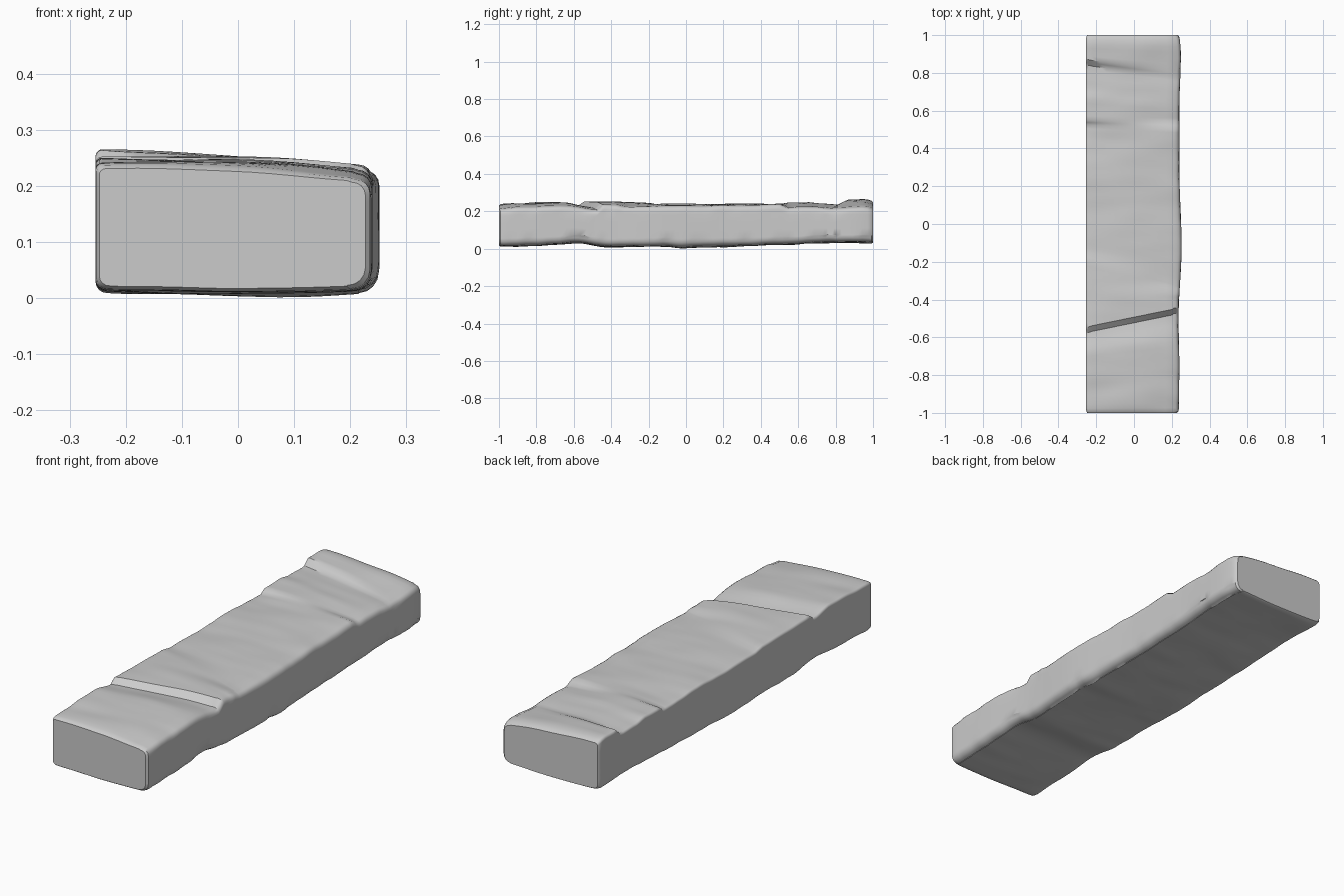
import bpy, bmesh, math
from mathutils import Vector, noise

if "Cube" in bpy.data.objects:
    bpy.data.objects.remove(bpy.data.objects["Cube"])

# Slanted strata lines across the top: (y left, z left, y right, z right)
STRATA = [
    (-1.00, .238, -1.00, .212), (-.93, .242, -.92, .220), (-.78, .248, -.76, .228),
    (-.68, .248, -.62, .226), (-.575, .228, -.475, .208), (-.545, .250, -.445, .236),
    (-.36, .250, -.38, .234), (-.20, .246, -.33, .224), (-.15, .236, -.24, .225),
    (.05, .234, .00, .228), (.30, .236, .28, .230), (.40, .230, .40, .234),
    (.525, .228, .50, .238), (.55, .246, .545, .218), (.66, .250, .62, .222),
    (.72, .240, .70, .222), (.84, .240, .77, .212), (.87, .264, .81, .216),
    (.95, .264, .94, .222), (1.00, .258, 1.00, .218)]
# Underside height and right side offset along y
BOTTOM = [(-1, .010), (-.8, .014), (-.6, .030), (-.42, .008), (-.2, .012),
          (0, .004), (.2, .010), (.5, .020), (.8, .032), (1, .026)]
RIGHT = [(-1, .238), (-.75, .240), (-.5, .236), (-.12, .252), (.3, .240),
         (.6, .240), (.9, .248), (1, .242)]


def curve(table, y):
    for (a, va), (b, vb) in zip(table, table[1:]):
        if y <= b:
            t = max(0, (y - a) / (b - a))
            t = t * t * (3 - 2 * t)
            return va + (vb - va) * t
    return table[-1][1]


def section():
    """Rounded cross-section in unit coords: side s, height h, inset dx, dz."""
    pts = []
    # corners anticlockwise: s, h, radius, start angle
    for s, h, r, a0 in [(1, 0, .034, -90), (1, 1, .026, 0), (0, 1, .012, 90), (0, 0, .02, 180)]:
        for k in range(5):
            a = math.radians(a0 + 90 * k / 4)
            pts.append((s, h, (math.cos(a) - (1 if s else -1)) * r,
                        (math.sin(a) - (1 if h else -1)) * r))
        nxt = {(1, 0): (1, 1), (1, 1): (0, 1), (0, 1): (0, 0), (0, 0): (1, 0)}[(s, h)]
        n = 5 if nxt[0] == s else 14
        for k in range(1, n):
            t = k / n
            pts.append((s + (nxt[0] - s) * t, h + (nxt[1] - h) * t, 0, 0))
    return pts


# Dense stations between the strata lines, eased so ledges stay crisp
stations = []
for a, b in zip(STRATA, STRATA[1:]):
    n = max(2, round((b[0] - a[0]) / .022))
    for k in range(n):
        t = k / n
        e = t * .5 + .5 * t * t * (3 - 2 * t)
        stations.append((a[0] + (b[0] - a[0]) * t, a[1] + (b[1] - a[1]) * e,
                         a[2] + (b[2] - a[2]) * t, a[3] + (b[3] - a[3]) * e))
stations.append(STRATA[-1])

bm = bmesh.new()
profile = section()


def ring(st, inset=0, y_shift=0):
    yl, zl, yr, zr = st
    out = []
    for s, h, dx, dz in profile:
        y_top = yl + (yr - yl) * s
        y_mid = (yl + yr) / 2
        y = y_mid + (y_top - y_mid) * h
        xr, zb = curve(RIGHT, y), curve(BOTTOM, y)
        x = -.254 + (xr + .254) * s + dx
        top = zl + (zr - zl) * s + .008 * math.sin(math.pi * s)
        zb += .006 * (2 * s - 1) ** 2
        z = zb + (top - zb) * h + dz
        # chipped edges and gentle weathering
        n = noise.noise(Vector((x * 5, y * 7, z * 5)))
        m = noise.noise(Vector((x * 4 + 9, y * 14, z * 4)))
        edge = 1 if dx or dz else 0
        z += (.005 * n + .003 * m) * (1 if h > .5 else -1)
        if edge and s:
            x += .006 * min(0, m)
        cx, cz = -.005, .12
        x += (cx - x) * inset * (1 if s > .5 else .6)
        z += (cz - z) * inset * 1.5
        out.append(bm.verts.new((x, y + y_shift, max(z, 0))))
    return out


rings = [ring(STRATA[0], .045)]
rings.append(ring(STRATA[0], .012, .008))
rings += [ring(s) for s in stations[1:-1]]
rings.append(ring(STRATA[-1], .012, -.008))
rings.append(ring(STRATA[-1], .045))
N = len(profile)
for a, b in zip(rings, rings[1:]):
    for i in range(N):
        j = (i + 1) % N
        bm.faces.new((a[i], a[j], b[j], b[i]))
bm.faces.new(rings[0])
bm.faces.new(rings[-1])
bmesh.ops.recalc_face_normals(bm, faces=bm.faces)

mesh = bpy.data.meshes.new("stone_slab")
bm.to_mesh(mesh)
bm.free()
slab = bpy.data.objects.new("stone_slab", mesh)
bpy.context.collection.objects.link(slab)
bpy.context.view_layer.objects.active = slab
slab.select_set(True)
bpy.ops.object.shade_smooth_by_angle(angle=math.radians(35))
